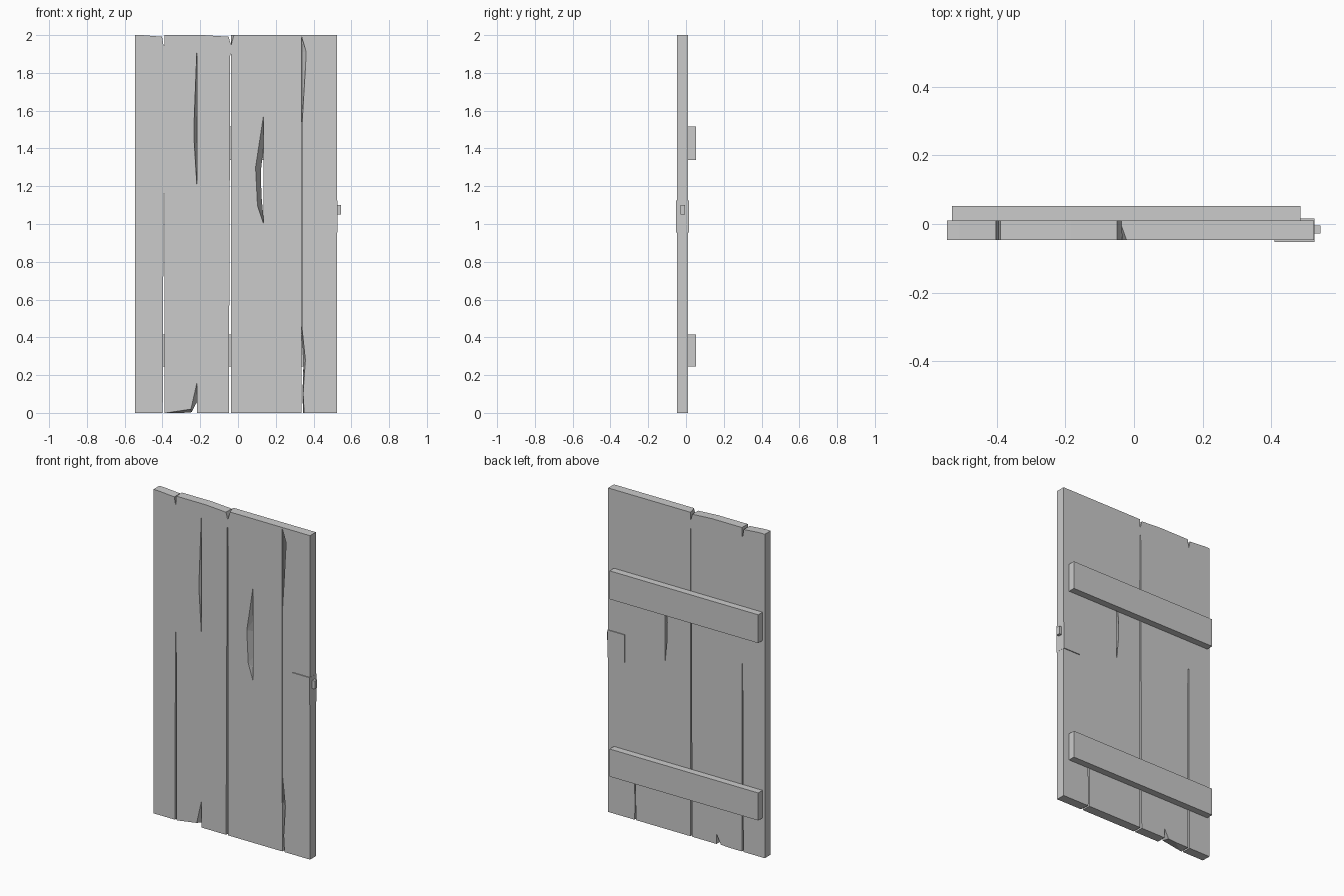
import bpy, bmesh

cube = bpy.data.objects.get("Cube")
if cube:
    bpy.data.objects.remove(cube, do_unlink=True)

grey = bpy.data.materials.new("plain grey")
grey.use_nodes = True
colour = (0.6, 0.6, 0.6, 1)
grey.diffuse_color = colour
for node in grey.node_tree.nodes:
    if node.type == 'BSDF_PRINCIPLED':
        node.inputs["Base Color"].default_value = colour

FRONT, BACK = -0.047, 0.010


def loft(name, front, back, y0, y1):
    """Solid between two outlines in x and z, at depths y0 and y1."""
    bm = bmesh.new()
    a = [bm.verts.new((x, y0, z)) for x, z in front]
    b = [bm.verts.new((x, y1, z)) for x, z in back]
    n = len(a)
    bm.faces.new(a)
    bm.faces.new(b[::-1])
    for i in range(n):
        j = (i + 1) % n
        bm.faces.new((a[i], b[i], b[j], a[j]))
    bmesh.ops.recalc_face_normals(bm, faces=bm.faces)
    mesh = bpy.data.meshes.new(name)
    bm.to_mesh(mesh)
    bm.free()
    mesh.materials.append(grey)
    obj = bpy.data.objects.new(name, mesh)
    bpy.context.collection.objects.link(obj)
    return obj


def box(name, x0, x1, y0, y1, z0, z1):
    outline = [(x0, z0), (x1, z0), (x1, z1), (x0, z1)]
    return loft(name, outline, outline, y0, y1)


door = box("door_planks", -0.545, 0.525, FRONT, BACK, 0, 2)


def carve(front, back=None, depth=BACK + 0.002):
    """Cut a lofted shape out of the planks."""
    cutter = loft("cutter", front, back or front, FRONT - 0.002, depth)
    bm = bmesh.new()
    bm.from_mesh(cutter.data)
    bmesh.ops.triangulate(bm, faces=bm.faces)
    bm.to_mesh(cutter.data)
    bm.free()
    cutter.hide_render = True
    mod = door.modifiers.new("cut", 'BOOLEAN')
    mod.operation = 'DIFFERENCE'
    mod.solver = 'EXACT'
    mod.object = cutter
    bpy.context.view_layer.objects.active = door
    bpy.ops.object.modifier_apply(modifier=mod.name)
    bpy.data.objects.remove(cutter, do_unlink=True)


# Open gaps between planks
carve([(-0.399, -0.1), (-0.388, -0.1), (-0.389, 1.16), (-0.394, 1.16)])
carve([(-0.049, -0.1), (-0.037, -0.1), (-0.037, 1.9), (-0.041, 1.9)])
carve([(0.337, 0.47), (0.357, 0.28), (0.345, 0.1), (0.352, -0.02), (0.336, -0.02)],
      [(0.337, 0.42), (0.347, 0.28), (0.341, 0.1), (0.345, -0.02), (0.336, -0.02)])

# Shallow seam and the splintered edge at its top
carve([(0.335, 0.3), (0.338, 0.3), (0.338, 1.99), (0.335, 1.99)], depth=-0.037)
carve([(0.336, 1.995), (0.362, 1.91), (0.338, 1.5)],
      [(0.336, 1.98), (0.340, 1.91), (0.337, 1.55)], depth=-0.02)

# Long splinter and knot hole
carve([(-0.216, 1.97), (-0.235, 1.48), (-0.216, 1.17)],
      [(-0.216, 1.9), (-0.219, 1.48), (-0.216, 1.25)], depth=-0.01)
carve([(0.135, 1.58), (0.092, 1.3), (0.102, 1.1), (0.135, 1.0)],
      [(0.135, 1.4), (0.122, 1.28), (0.125, 1.15), (0.135, 1.04)])

# Top notches and worn plank ends
carve([(-0.409, 2.03), (-0.389, 2.03), (-0.390, 1.945), (-0.395, 1.95)])
carve([(-0.057, 2.02), (-0.015, 2.02), (-0.035, 1.95), (-0.041, 1.96)],
      [(-0.057, 2.02), (-0.037, 2.02), (-0.037, 1.95), (-0.042, 1.96)])
for x0, x1 in ((-0.52, -0.398), (-0.2, -0.045)):
    carve([(x0, 2.001), (x1, 1.991), (x1, 2.03), (x0, 2.03)])

# Chipped lower corner
carve([(-0.39, -0.001), (-0.25, 0.02), (-0.216, 0.17), (-0.216, -0.05), (-0.39, -0.05)],
      [(-0.3, -0.001), (-0.245, 0.003), (-0.216, 0.06), (-0.216, -0.05), (-0.3, -0.05)])

# Back battens
for name, z0, z1 in (("lower_batten", 0.245, 0.415), ("upper_batten", 1.34, 1.515)):
    box(name, -0.53, 0.485, BACK, 0.0525, z0, z1)

# Lock plate wrapped round the edge, with its bolt
box("lock_plate", 0.41, 0.526, -0.0525, 0.0155, 0.955, 1.125)
box("latch_bolt", 0.5, 0.544, -0.028, -0.005, 1.05, 1.10)
